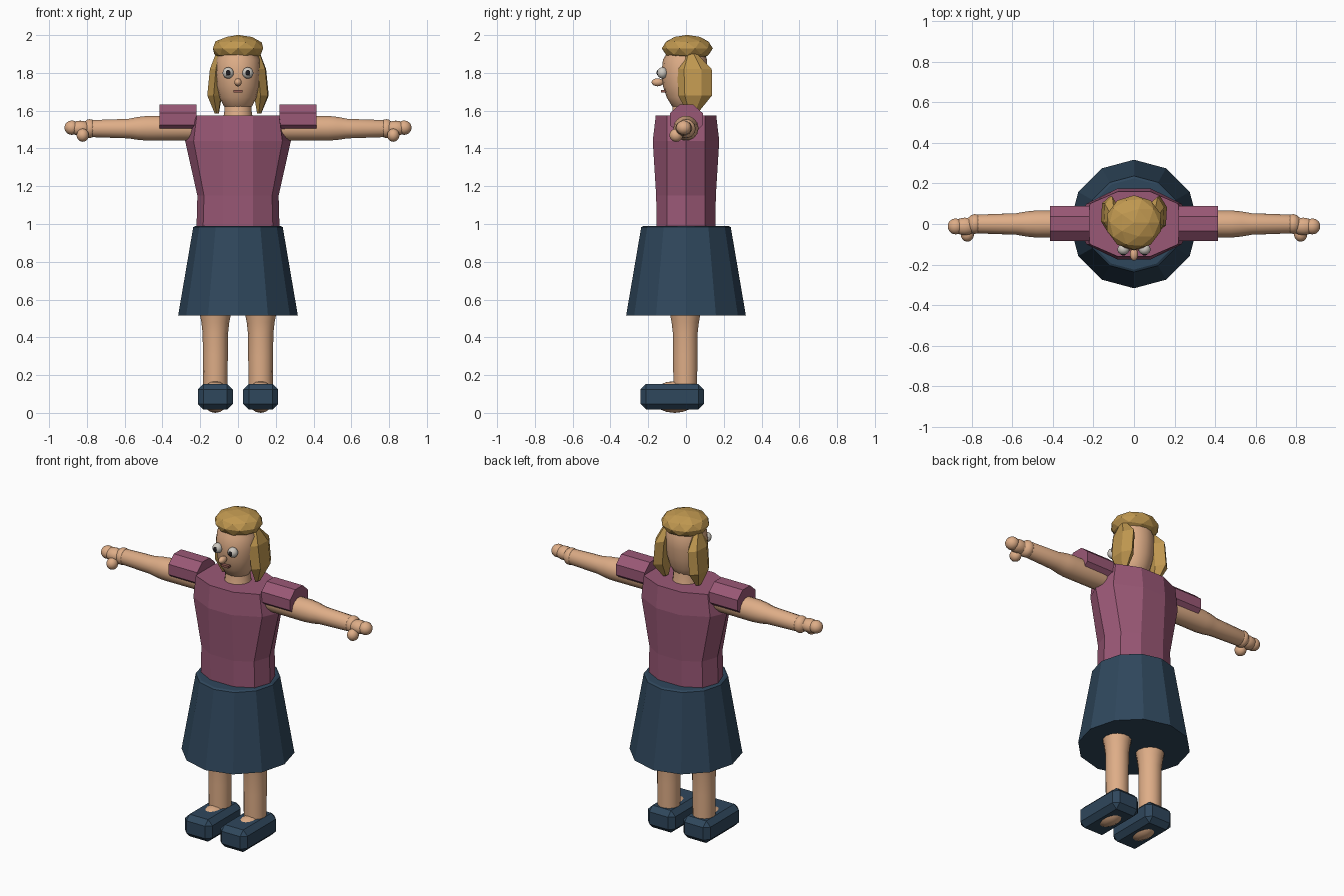
import bpy, bmesh, math
from mathutils import Matrix

if "Cube" in bpy.data.objects:
    bpy.data.objects.remove(bpy.data.objects["Cube"])


def material(name, r, g, b):
    lin = [(c / 255 / 12.92) if c < 11 else ((c / 255 + 0.055) / 1.055) ** 2.4 for c in (r, g, b)]
    m = bpy.data.materials.new(name)
    m.diffuse_color = (*lin, 1)
    m.use_nodes = True
    m.node_tree.nodes["Principled BSDF"].inputs["Base Color"].default_value = m.diffuse_color
    return m


SKIN = material("skin", 222, 173, 135)
SHIRT = material("plum shirt", 154, 88, 118)
NAVY = material("navy", 47, 71, 92)
HAIR = material("blonde hair", 192, 152, 80)
WHITE = material("eye white", 205, 200, 192)
DARK = material("pupil black", 30, 28, 30)
LIPS = material("lips", 150, 95, 85)


def finish(name, bm, mat, smooth):
    bmesh.ops.recalc_face_normals(bm, faces=bm.faces)
    me = bpy.data.meshes.new(name)
    bm.to_mesh(me)
    bm.free()
    me.materials.append(mat)
    ob = bpy.data.objects.new(name, me)
    bpy.context.collection.objects.link(ob)
    if smooth:
        bpy.ops.object.select_all(action='DESELECT')
        bpy.context.view_layer.objects.active = ob
        ob.select_set(True)
        bpy.ops.object.shade_smooth_by_angle(angle=math.radians(45))
    return ob


def loft(name, rings, mat, smooth=False):
    """Skin a closed tube through rings of points."""
    bm = bmesh.new()
    vs = [[bm.verts.new(p) for p in r] for r in rings]
    n = len(vs[0])
    for a, b in zip(vs, vs[1:]):
        for i in range(n):
            j = (i + 1) % n
            bm.faces.new((a[i], a[j], b[j], b[i]))
    bm.faces.new(vs[0])
    bm.faces.new(vs[-1])
    return finish(name, bm, mat, smooth)


def ring(n, c, ru, rv, axis='z', turn=0.0):
    pts = []
    for i in range(n):
        a = turn + 2 * math.pi * i / n
        u, v = ru * math.cos(a), rv * math.sin(a)
        pts.append((c[0] + u, c[1] + v, c[2]) if axis == 'z' else (c[0], c[1] + u, c[2] + v))
    return pts


def ball(name, c, r, mat, smooth=True, ico=0):
    bm = bmesh.new()
    mtx = Matrix.Translation(c) @ Matrix.Diagonal((*r, 1))
    if ico:
        bmesh.ops.create_icosphere(bm, subdivisions=ico, radius=1, matrix=mtx)
    else:
        bmesh.ops.create_uvsphere(bm, u_segments=14, v_segments=9, radius=1, matrix=mtx)
    return finish(name, bm, mat, smooth)


def box(name, c, size, mat, bevel=0.0):
    bm = bmesh.new()
    bmesh.ops.create_cube(bm, size=1, matrix=Matrix.Translation(c) @ Matrix.Diagonal((*size, 1)))
    if bevel:
        bmesh.ops.bevel(bm, geom=bm.edges[:], offset=bevel, segments=1, affect='EDGES')
    return finish(name, bm, mat, False)


# Torso: ten-sided, widest at the chest
def torso_ring(z, side, corner, depth):
    half = [(side, 0), (corner, 0.1), (0.08, depth), (-0.08, depth), (-corner, 0.1)]
    return [(x, y, z) for x, y in half] + [(-x, -y, z) for x, y in half]


loft("shirt", [torso_ring(0.97, 0.22, 0.185, 0.155), torso_ring(1.15, 0.215, 0.18, 0.158),
               torso_ring(1.44, 0.28, 0.235, 0.176), torso_ring(1.575, 0.222, 0.218, 0.16)], SHIRT)

# Skirt: flared, twelve sides
loft("skirt", [ring(12, (0, 0, z), r, r) for z, r in
               ((0.515, 0.317), (0.983, 0.237), (0.99, 0.225))], NAVY)

# Neck and head
loft("neck", [ring(14, (0, 0, z), r, r) for z, r in
              ((1.55, 0.085), (1.585, 0.073), (1.70, 0.07))], SKIN, True)
loft("head", [ring(16, (0, y, z), rx, ry) for z, y, rx, ry in
              ((1.595, 0, 0.035, 0.035), (1.625, -0.005, 0.075, 0.07), (1.67, -0.008, 0.098, 0.094),
               (1.73, -0.01, 0.114, 0.112), (1.80, -0.01, 0.12, 0.12), (1.87, -0.005, 0.115, 0.117),
               (1.94, 0, 0.08, 0.08))], SKIN, True)

# Face
ball("nose", (0, -0.15, 1.75), (0.02, 0.032, 0.021), SKIN)
box("mouth", (0, -0.117, 1.703), (0.05, 0.03, 0.014), LIPS)

# Hair cap
ball("hair_cap", (0, 0.007, 1.93), (0.14, 0.135, 0.071), HAIR, False, 2)

for s, side in ((-1, "left"), (1, "right")):
    # Eyes
    ball(side + "_eye", (s * 0.052, -0.125, 1.80), (0.03, 0.028, 0.03), WHITE)
    ball(side + "_pupil", (s * 0.052, -0.146, 1.80), (0.014, 0.01, 0.016), DARK)

    # Faceted side locks
    loft(side + "_hair_lock", [ring(6, (s * x, y, z), rx, ry, turn=0.4) for z, x, y, rx, ry in
         ((1.90, 0.10, 0.03, 0.02, 0.03), (1.82, 0.112, 0.045, 0.04, 0.092),
          (1.68, 0.124, 0.048, 0.042, 0.09), (1.585, 0.112, 0.035, 0.012, 0.025))], HAIR)

    # Puffed octagonal sleeve
    e = 1 / math.cos(math.pi / 8)
    loft(side + "_sleeve", [ring(8, (s * x, 0.002, 1.555), 0.087 * e, 0.077 * e, 'x', math.pi / 8)
                            for x in (0.22, 0.415)], SHIRT)

    # Arm, hand and thumb
    loft(side + "_arm", [ring(14, (s * x, 0, z), r, r, 'x') for x, z, r in
         ((0.2, 1.505, 0.06), (0.27, 1.507, 0.066), (0.48, 1.507, 0.067), (0.53, 1.506, 0.062),
          (0.58, 1.505, 0.053), (0.78, 1.505, 0.046), (0.82, 1.505, 0.03))], SKIN, True)
    ball(side + "_wrist", (s * 0.785, 0, 1.505), (0.04, 0.05, 0.05), SKIN)
    ball(side + "_palm", (s * 0.835, -0.012, 1.507), (0.06, 0.044, 0.04), SKIN)
    ball(side + "_fingers", (s * 0.88, -0.012, 1.51), (0.04, 0.04, 0.038), SKIN)
    ball(side + "_thumb", (s * 0.822, -0.052, 1.47), (0.033, 0.036, 0.035), SKIN)

    # Leg, foot and chunky shoe
    loft(side + "_leg", [ring(14, (s * 0.12, -0.004, z), r, r) for z, r in
         ((0.1, 0.064), (0.3, 0.066), (0.42, 0.067), (0.48, 0.074), (0.53, 0.084))], SKIN, True)
    ball(side + "_foot", (s * 0.12, -0.06, 0.084), (0.075, 0.125, 0.084), SKIN)
    box(side + "_shoe", (s * 0.12, -0.073, 0.086), (0.186, 0.336, 0.136), NAVY, 0.03)
